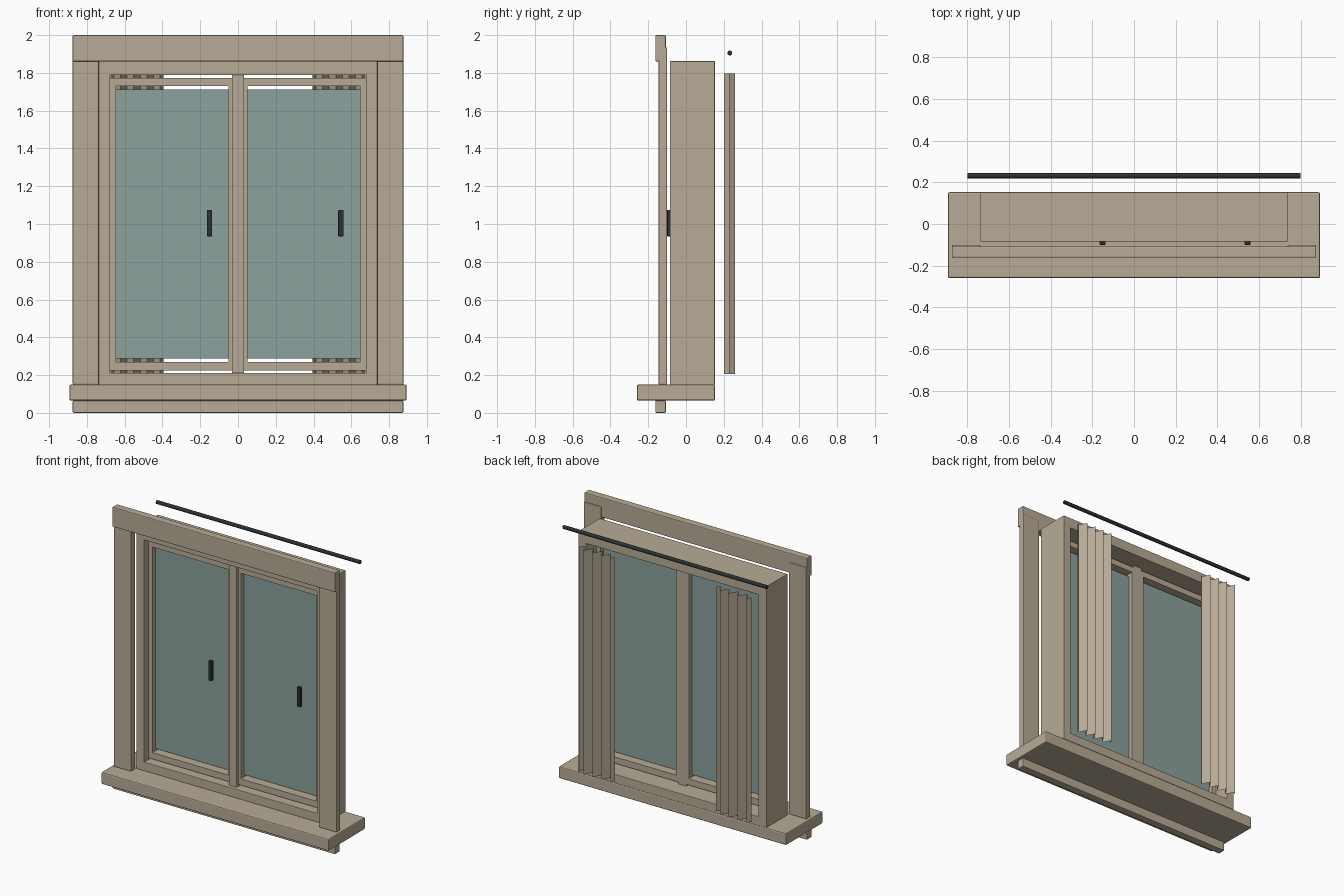
import bpy, bmesh, math

if "Cube" in bpy.data.objects:
    bpy.data.objects.remove(bpy.data.objects["Cube"])


def material(name, srgb):
    lin = [(c / 255 / 12.92) if c / 255 <= 0.04045 else ((c / 255 + 0.055) / 1.055) ** 2.4 for c in srgb]
    m = bpy.data.materials.new(name)
    m.diffuse_color = (*lin, 1)
    m.use_nodes = True
    m.node_tree.nodes["Principled BSDF"].inputs["Base Color"].default_value = m.diffuse_color
    return m


WOOD = material("beige_paint", (184, 171, 150))
GLASS = material("teal_glass", (139, 162, 156))
METAL = material("dark_metal", (42, 50, 52))


def new_object(name, bm, mat):
    me = bpy.data.meshes.new(name)
    bm.to_mesh(me)
    bm.free()
    me.materials.append(mat)
    ob = bpy.data.objects.new(name, me)
    bpy.context.collection.objects.link(ob)
    return ob


def box(name, x, y, z, mat=WOOD, bevel=0.0):
    """Box from (min, max) ranges, with optionally softened edges."""
    bm = bmesh.new()
    bmesh.ops.create_cube(bm, size=1)
    for v in bm.verts:
        v.co = [(r[0] + r[1]) / 2 + c * (r[1] - r[0]) for c, r in zip(v.co, (x, y, z))]
    ob = new_object(name, bm, mat)
    if bevel:
        mod = ob.modifiers.new("soft_edges", 'BEVEL')
        mod.width = bevel
        mod.segments = 2
    return ob


def span(s, a, b):
    return tuple(sorted((s * a, s * b)))


# Outer trim: head, sill, apron
box("head_casing", (-0.875, 0.875), (-0.162, -0.107), (1.86, 2.0), bevel=0.006)
box("sill", (-0.893, 0.893), (-0.26, 0.153), (0.065, 0.15), bevel=0.008)
box("apron", (-0.875, 0.875), (-0.162, -0.107), (0.0, 0.066), bevel=0.006)

# Deep frame, top and bottom members
FY = (-0.085, 0.153)
box("frame_top", (-0.738, 0.738), FY, (1.788, 1.862), bevel=0.003)
box("frame_bottom", (-0.738, 0.738), FY, (0.148, 0.212), bevel=0.003)
box("mullion", (-0.032, 0.032), (-0.06, 0.04), (0.21, 1.79), bevel=0.003)

for s, side in ((-1, "left"), (1, "right")):
    # Side casing and frame jamb
    box(side + "_casing", span(s, 0.738, 0.875), (-0.145, -0.1), (0.15, 1.935), bevel=0.005)
    box(side + "_jamb", span(s, 0.677, 0.738), FY, (0.15, 1.86), bevel=0.003)

    # Sash: stiles, rails, pane
    sy = (-0.04, 0.04)
    box(side + "_outer_stile", span(s, 0.645, 0.685), sy, (0.225, 1.772))
    box(side + "_inner_stile", span(s, 0.01, 0.05), sy, (0.225, 1.772))
    box(side + "_top_rail", span(s, 0.05, 0.645), sy, (1.73, 1.772))
    box(side + "_bottom_rail", span(s, 0.05, 0.645), sy, (0.225, 0.27))
    box(side + "_pane", span(s, 0.05, 0.645), (-0.006, 0.006), (0.287, 1.712), GLASS)

    # Handle, on the same side of each sash
    hx = s * 0.3475 + 0.197
    box(side + "_handle", (hx - 0.014, hx + 0.014), (-0.1, -0.078), (0.935, 1.075), METAL, 0.003)

    # Pleated curtain sheet
    bm = bmesh.new()
    prev = None
    for i in range(17):
        x = s * 0.535 - 0.14 + 0.0175 * i
        y = 0.23 + 0.03 * math.sin(i * math.pi / 2)
        cur = [bm.verts.new((x, y, z)) for z in (0.205, 1.797)]
        if prev:
            bm.faces.new((prev[0], cur[0], cur[1], prev[1]))
        prev = cur
    new_object(side + "_curtain", bm, WOOD)

# Curtain rod
bpy.ops.mesh.primitive_cylinder_add(vertices=16, radius=0.013, depth=1.6,
                                    location=(0, 0.232, 1.905), rotation=(0, math.pi / 2, 0))
rod = bpy.context.object
rod.name = "curtain_rod"
rod.data.materials.append(METAL)
bpy.ops.object.shade_smooth_by_angle()
